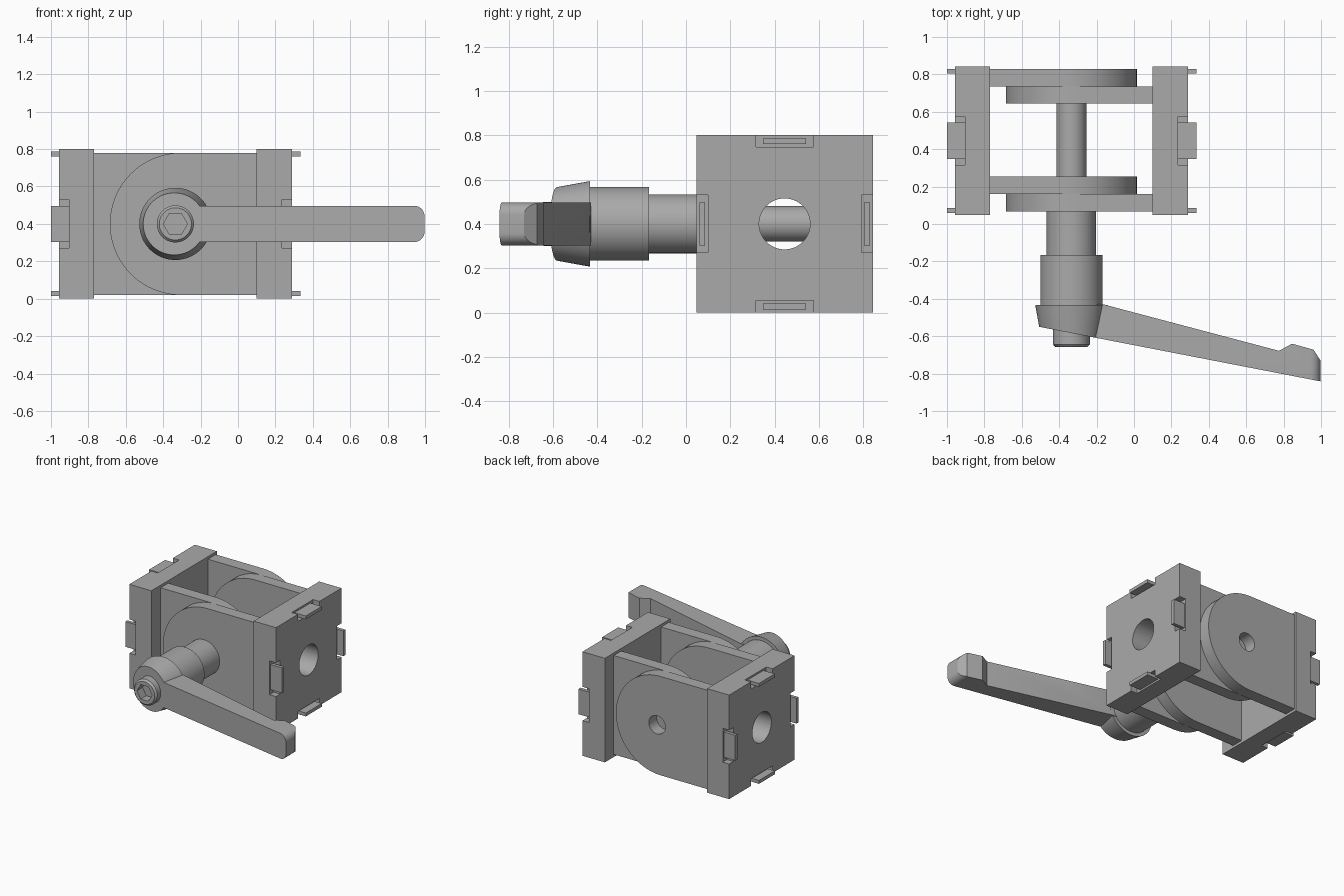
import bpy, bmesh
from math import sin, cos, pi, radians

if "Cube" in bpy.data.objects:
    bpy.data.objects.remove(bpy.data.objects["Cube"], do_unlink=True)

grey = bpy.data.materials.new("plain_grey")
grey.use_nodes = True
grey.diffuse_color = (0.4, 0.4, 0.4, 1)
grey.node_tree.nodes["Principled BSDF"].inputs["Base Color"].default_value = (0.4, 0.4, 0.4, 1)

PX, PZ = -0.335, 0.4          # pivot axis, running along y
MID_Y = 0.445                 # centre of the hinge blocks
parts = []


def finish(name, bm):
    bmesh.ops.recalc_face_normals(bm, faces=bm.faces)
    mesh = bpy.data.meshes.new(name)
    bm.to_mesh(mesh)
    bm.free()
    mesh.materials.append(grey)
    obj = bpy.data.objects.new(name, mesh)
    bpy.context.collection.objects.link(obj)
    parts.append(obj)
    return obj


def skin(name, rings):
    """Join equal rings of points into a capped solid."""
    bm = bmesh.new()
    loops = [[bm.verts.new(p) for p in ring] for ring in rings]
    for a, b in zip(loops, loops[1:]):
        for i in range(len(a)):
            j = (i + 1) % len(a)
            bm.faces.new((a[i], a[j], b[j], b[i]))
    bm.faces.new(loops[0])
    bm.faces.new(loops[-1])
    return finish(name, bm)


def prism(name, pts, axis, lo, hi):
    place = {"x": lambda a, b, h: (h, a, b),
             "y": lambda a, b, h: (a, h, b),
             "z": lambda a, b, h: (a, b, h)}[axis]
    return skin(name, [[place(a, b, h) for a, b in pts] for h in (lo, hi)])


def box(name, x, y, z):
    return prism(name, [(x[0], y[0]), (x[1], y[0]), (x[1], y[1]), (x[0], y[1])], "z", *z)


def arc(cx, cy, r, start=0, end=360, n=64):
    full = end - start == 360
    steps = n if full else n + 1
    return [(cx + r * cos(radians(start + (end - start) * i / n)),
             cy + r * sin(radians(start + (end - start) * i / n))) for i in range(steps)]


def turned(name, profile):
    """Solid of revolution about the pivot, from (y, radius) pairs."""
    return skin(name, [[(x, y, z) for x, z in arc(PX, PZ, r)] for y, r in profile])


def carve(obj, cutter, operation="DIFFERENCE"):
    mod = obj.modifiers.new("carve", "BOOLEAN")
    mod.operation, mod.solver, mod.object = operation, "EXACT", cutter
    graph = bpy.context.evaluated_depsgraph_get()
    mesh = bpy.data.meshes.new_from_object(obj.evaluated_get(graph))
    obj.modifiers.clear()
    obj.data = mesh
    parts.remove(cutter)
    bpy.data.objects.remove(cutter, do_unlink=True)


# Two hinge halves: end block, edge tabs and a pair of rounded arms
for side, inner, outer, tip, arm_centre, arm_ys in (
        ("right", -0.77, -0.957, -1.0, -0.365, ((0.735, 0.83), (0.16, 0.253))),
        ("left", 0.10, 0.29, 0.333, -0.305, ((0.643, 0.735), (0.066, 0.16)))):
    s = 1 if outer > inner else -1
    block = box(side + "_block", sorted((inner, outer)), (0.047, 0.843), (0, 0.8))
    carve(block, prism("cutter", arc(MID_Y, PZ, 0.115), "x", -2, 2))
    floor = outer - s * 0.054
    pocket_x = sorted((floor, outer + s * 0.1))
    tab_x = sorted((floor - s * 0.002, tip))

    # Pockets on four edges, each with a projecting tab
    for place, sign in (("front", -1), ("back", 1)):
        edge = MID_Y + sign * 0.398
        carve(block, box("cutter", pocket_x, sorted((edge - sign * 0.052, edge + sign * 0.1)),
                         (PZ - 0.13, PZ + 0.13)))
        box(f"{side}_{place}_tab", tab_x, sorted((edge - sign * 0.013, edge - sign * 0.039)),
            (PZ - 0.097, PZ + 0.097))
    for place, sign in (("bottom", -1), ("top", 1)):
        edge = PZ + sign * 0.4
        carve(block, box("cutter", pocket_x, (MID_Y - 0.13, MID_Y + 0.13),
                         sorted((edge - sign * 0.054, edge + sign * 0.1))))
        box(f"{side}_{place}_tab", tab_x, (MID_Y - 0.097, MID_Y + 0.097),
            sorted((edge - sign * 0.014, edge - sign * 0.04)))

    for place, ys in zip(("back", "front"), arm_ys):
        start = 90 if s > 0 else -90
        outline = arc(arm_centre, PZ, 0.38, start, start + 180, 40)
        root = inner + s * 0.01
        outline += [(root, PZ - s * 0.38), (root, PZ + s * 0.38)]
        arm = prism(f"{side}_{place}_arm", outline, "y", *ys)
        if side == "right" and place == "back":
            carve(arm, prism("cutter", arc(PX, PZ, 0.07), "y", 0.6, 1))

# Pivot rod and stepped stem
turned("pivot_rod", [(0.735, 0.08), (0.06, 0.08)])
turned("stem", [(0.07, 0.133), (-0.166, 0.133), (-0.166, 0.166), (-0.44, 0.166)])

# Tapered hub, trimmed flush with the slanted lever face
slant = lambda x: -0.55 - 0.194 * (x + 0.505)
hub = turned("lever_hub", [(-0.433, 0.193), (-0.66, 0.152)])
carve(hub, prism("cutter", [(-1, slant(-1)), (1, slant(1)), (1, -2), (-1, -2)], "z", -1, 2))

# Clamping lever with thumb nub and rounded tip
lever = prism("lever", [(-0.3, slant(-0.3)), (1, slant(1)), (1, -0.735), (0.96, -0.672),
                        (0.845, -0.64), (0.775, -0.678), (-0.17, -0.428), (-0.3, -0.434)],
              "z", PZ - 0.097, PZ + 0.097)
tip = [(-1, PZ - 0.2), (0.94, PZ - 0.2)]
r = 0.055
tip = ([(-1, PZ - 0.097)] + arc(0.997 - r, PZ - 0.097 + r, r, -90, 0, 8)
       + arc(0.997 - r, PZ + 0.097 - r, r, 0, 90, 8) + [(-1, PZ + 0.097)])
carve(lever, prism("cutter", tip, "y", -2, 2), "INTERSECT")

# Cap screw with hexagonal socket
screw = turned("cap_screw", [(-0.5, 0.099), (-0.643, 0.099), (-0.657, 0.086)])
carve(screw, prism("cutter", arc(PX, PZ, 0.064, n=6), "y", -0.59, -1))

# Smooth the round surfaces, keep edges sharp
bpy.ops.object.select_all(action="DESELECT")
for obj in parts:
    obj.select_set(True)
bpy.context.view_layer.objects.active = parts[0]
bpy.ops.object.shade_smooth_by_angle(angle=radians(30))
